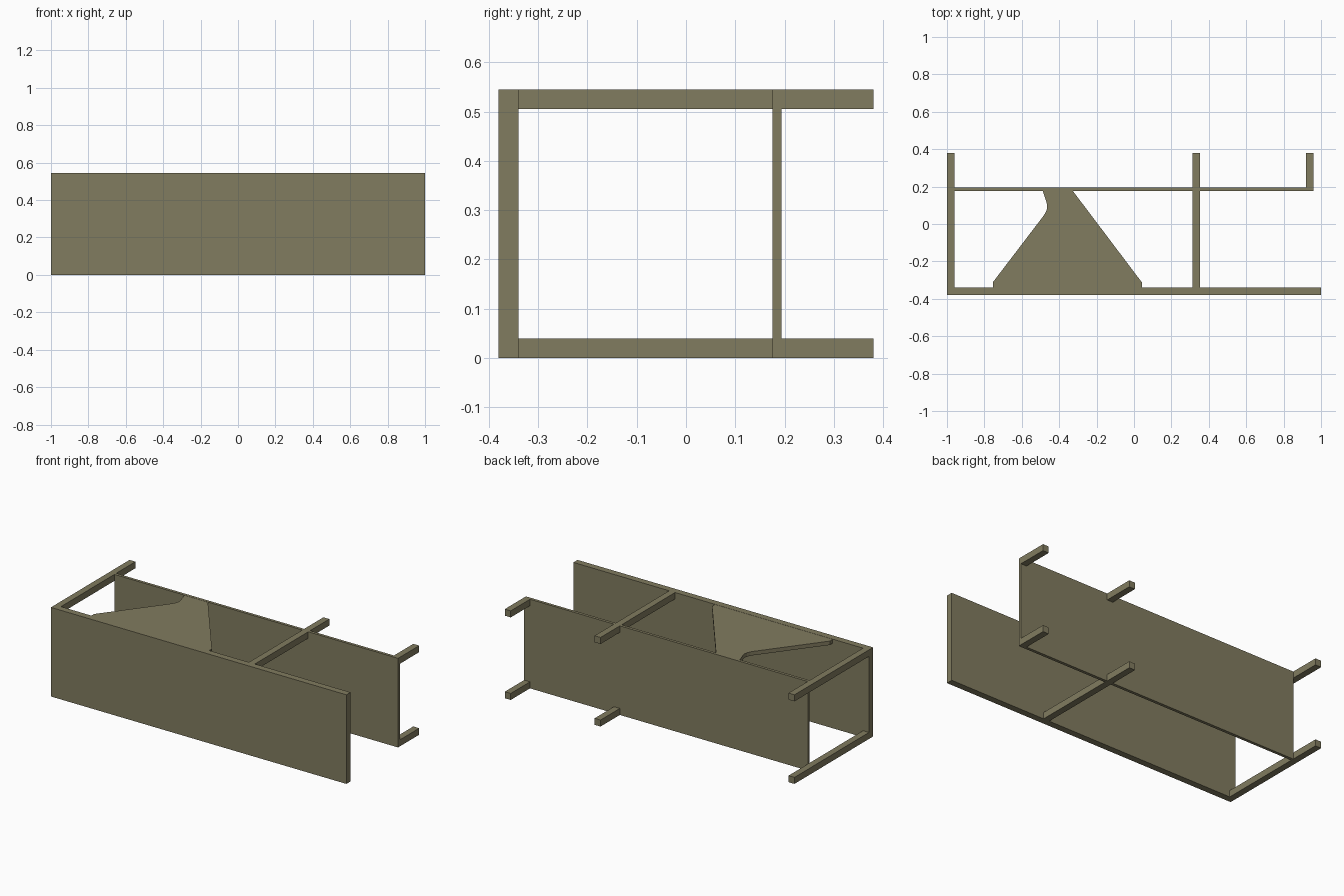
import bpy, bmesh

if "Cube" in bpy.data.objects:
    bpy.data.objects.remove(bpy.data.objects["Cube"])

H = 0.545          # overall height
T = 0.04           # bar thickness

olive = bpy.data.materials.new("olive_paint")
olive.diffuse_color = (0.22, 0.20, 0.115, 1)
olive.use_nodes = True
olive.node_tree.nodes["Principled BSDF"].inputs["Base Color"].default_value = olive.diffuse_color


def finish(name, bm):
    bmesh.ops.recalc_face_normals(bm, faces=bm.faces)
    mesh = bpy.data.meshes.new(name)
    bm.to_mesh(mesh)
    bm.free()
    mesh.materials.append(olive)
    obj = bpy.data.objects.new(name, mesh)
    bpy.context.collection.objects.link(obj)
    return obj


def box(name, x, y, z):
    """Box from (min, max) ranges on each axis."""
    bm = bmesh.new()
    bmesh.ops.create_cube(bm, size=1)
    for v in bm.verts:
        for i, (a, b) in enumerate((x, y, z)):
            v.co[i] = b if v.co[i] > 0 else a
    return finish(name, bm)


def plate(name, outline, z0, z1):
    """Flat outline extruded upwards."""
    bm = bmesh.new()
    face = bm.faces.new([bm.verts.new((x, y, z0)) for x, y in outline])
    new = bmesh.ops.extrude_face_region(bm, geom=[face])["geom"]
    verts = [g for g in new if isinstance(g, bmesh.types.BMVert)]
    bmesh.ops.translate(bm, verts=verts, vec=(0, 0, z1 - z0))
    return finish(name, bm)


# Upright panels
box("front_panel", (-1, 1), (-0.38, -0.34), (0, H))
box("back_panel", (-0.96, 0.96), (0.176, 0.194), (0, H))

# Cross bars, one set at the bottom and one at the top
for level, z in (("lower", 0), ("upper", H - T)):
    zr = (z, z + T)
    box(level + "_left_bar", (-1, -0.96), (-0.34, 0.38), zr)
    box(level + "_middle_bar", (0.312, 0.352), (-0.34, 0.38), zr)
    box(level + "_right_stub", (0.92, 0.96), (0.194, 0.38), zr)

# Gusset plate bridging the panels at the top, with a curved notch
plate("gusset_plate", [
    (-0.755, -0.34), (0.042, -0.34), (0.042, -0.312), (-0.328, 0.178),
    (-0.488, 0.178), (-0.468, 0.118), (-0.464, 0.095), (-0.467, 0.075),
    (-0.475, 0.058), (-0.488, 0.038), (-0.755, -0.312)], H - 0.025, H - 0.001)
